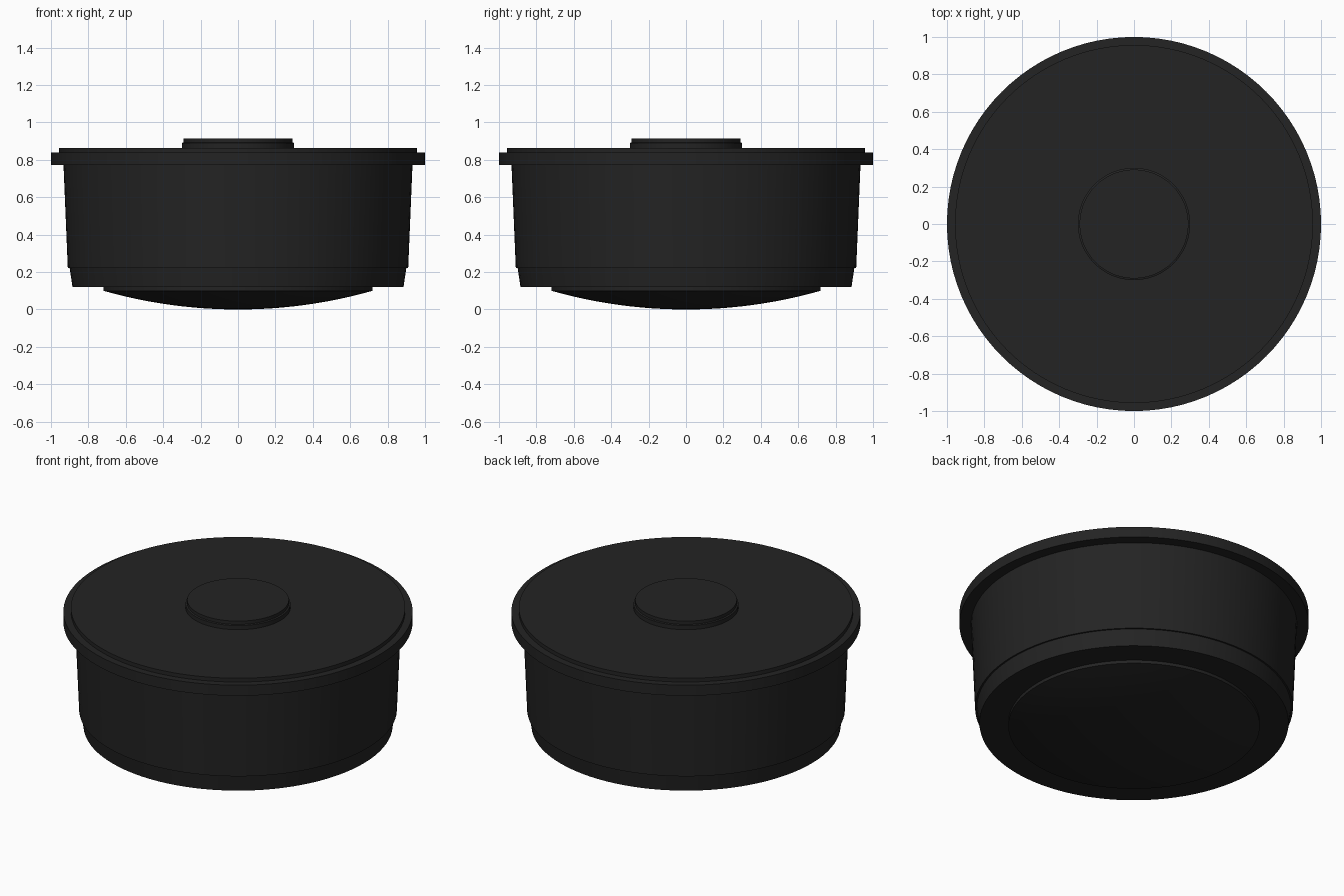
import bpy, bmesh, math

cube = bpy.data.objects.get("Cube")
if cube:
    bpy.data.objects.remove(cube, do_unlink=True)

# One flat colour for the whole pot
black = bpy.data.materials.new("matte black")
black.use_nodes = True
colour = (0.017, 0.017, 0.017, 1)
black.diffuse_color = colour
black.node_tree.nodes["Principled BSDF"].inputs["Base Color"].default_value = colour

SEGMENTS = 96


def lathe(name, profile):
    """Revolve (radius, height) points, listed bottom to top, about z."""
    bm = bmesh.new()
    verts = [bm.verts.new((r, 0, z)) for r, z in profile]
    edges = [bm.edges.new(pair) for pair in zip(verts, verts[1:])]
    bmesh.ops.spin(bm, geom=verts + edges, cent=(0, 0, 0), axis=(0, 0, 1),
                   angle=math.tau, steps=SEGMENTS, use_merge=True)
    bmesh.ops.remove_doubles(bm, verts=bm.verts, dist=1e-5)
    bmesh.ops.recalc_face_normals(bm, faces=bm.faces)
    mesh = bpy.data.meshes.new(name)
    bm.to_mesh(mesh)
    bm.free()
    mesh.materials.append(black)
    obj = bpy.data.objects.new(name, mesh)
    bpy.context.collection.objects.link(obj)
    bpy.ops.object.select_all(action='DESELECT')
    obj.select_set(True)
    bpy.context.view_layer.objects.active = obj
    bpy.ops.object.shade_smooth_by_angle(angle=math.radians(30))
    return obj


# Shallow spherical underside
RIM, RISE, STEPS = 0.72, 0.1, 12
sphere = (RIM ** 2 + RISE ** 2) / (2 * RISE)
arc = [(RIM * i / STEPS, sphere - math.sqrt(sphere ** 2 - (RIM * i / STEPS) ** 2))
       for i in range(STEPS + 1)]
lathe("domed_base", arc + [(RIM, 0.12), (0, 0.12)])

# Tapered foot band and bowl wall
lathe("foot_band", [(0, 0.12), (0.885, 0.12), (0.9, 0.222), (0, 0.222)])
lathe("bowl_wall", [(0, 0.222), (0.91, 0.222), (0.933, 0.773), (0, 0.773)])

# Overhanging rim, lid plate and stepped centre knob
lathe("rim_flange", [(0, 0.773), (1, 0.773), (1, 0.84), (0, 0.84)])
lathe("lid_plate", [(0, 0.84), (0.957, 0.84), (0.957, 0.864), (0, 0.864)])
lathe("lid_knob", [(0, 0.864), (0.3, 0.864), (0.3, 0.89),
                   (0.291, 0.893), (0.291, 0.914), (0, 0.914)])
